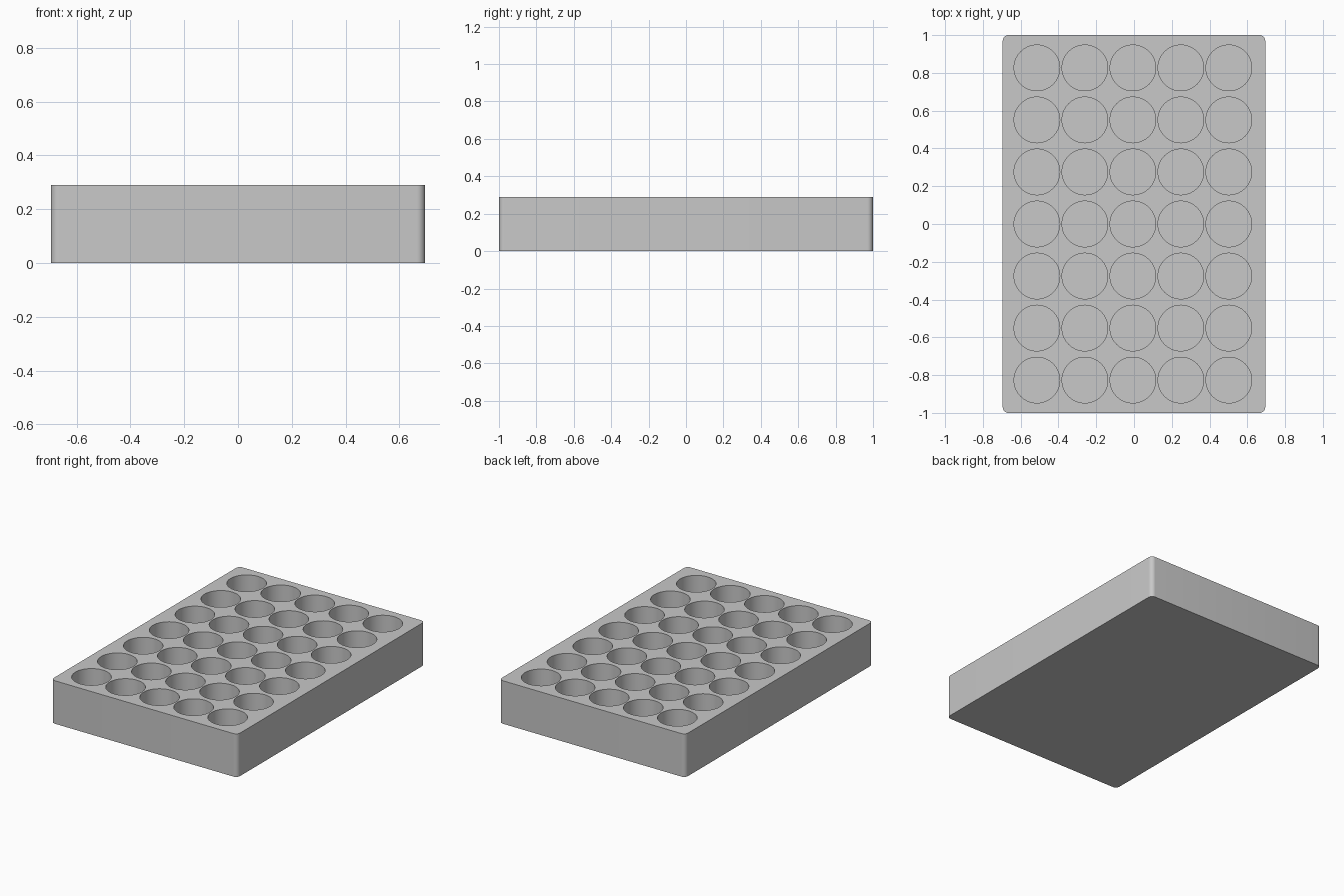
import bpy
import bmesh
import math
from mathutils import Matrix

default = bpy.data.objects.get("Cube")
if default:
    bpy.data.objects.remove(default, do_unlink=True)

WIDTH, LENGTH, HEIGHT = 1.39, 2.0, 0.29
CORNER = 0.03
COLUMNS, ROWS = 5, 7
PITCH_X, PITCH_Y = 0.254, 0.2755
OFFSET_X = -0.006
RADIUS, FLOOR = 0.121, 0.04

grey = bpy.data.materials.new("plain_grey")
grey.use_nodes = True
colour = (0.58, 0.58, 0.58, 1.0)
grey.diffuse_color = colour
grey.node_tree.nodes["Principled BSDF"].inputs["Base Color"].default_value = colour


def make_object(name, bm):
    mesh = bpy.data.meshes.new(name)
    bm.to_mesh(mesh)
    bm.free()
    mesh.materials.append(grey)
    obj = bpy.data.objects.new(name, mesh)
    bpy.context.collection.objects.link(obj)
    return obj


# Solid block with rounded vertical corners
bm = bmesh.new()
bmesh.ops.create_cube(bm, size=1.0, matrix=Matrix.Translation((0, 0, HEIGHT / 2))
                      @ Matrix.Diagonal((WIDTH, LENGTH, HEIGHT, 1)))
upright = [e for e in bm.edges if abs(e.verts[0].co.z - e.verts[1].co.z) > HEIGHT / 2]
bmesh.ops.bevel(bm, geom=upright, offset=CORNER, segments=8, profile=0.5, affect='EDGES')
tray = make_object("tray", bm)

# Grid of round wells, cut from above
bm = bmesh.new()
for column in range(COLUMNS):
    for row in range(ROWS):
        x = OFFSET_X + (column - (COLUMNS - 1) / 2) * PITCH_X
        y = (row - (ROWS - 1) / 2) * PITCH_Y
        bmesh.ops.create_cone(bm, cap_ends=True, segments=64, radius1=RADIUS,
                              radius2=RADIUS, depth=HEIGHT,
                              matrix=Matrix.Translation((x, y, FLOOR + HEIGHT / 2)))
cutter = make_object("well_cutter", bm)
cutter.hide_render = True

cut = tray.modifiers.new("wells", 'BOOLEAN')
cut.operation = 'DIFFERENCE'
cut.solver = 'EXACT'
cut.object = cutter

bpy.ops.object.select_all(action='DESELECT')
tray.select_set(True)
bpy.context.view_layer.objects.active = tray
bpy.ops.object.modifier_apply(modifier=cut.name)
bpy.data.objects.remove(cutter, do_unlink=True)

# Smooth walls, crisp rims
bpy.ops.object.shade_smooth_by_angle(angle=math.radians(30))
